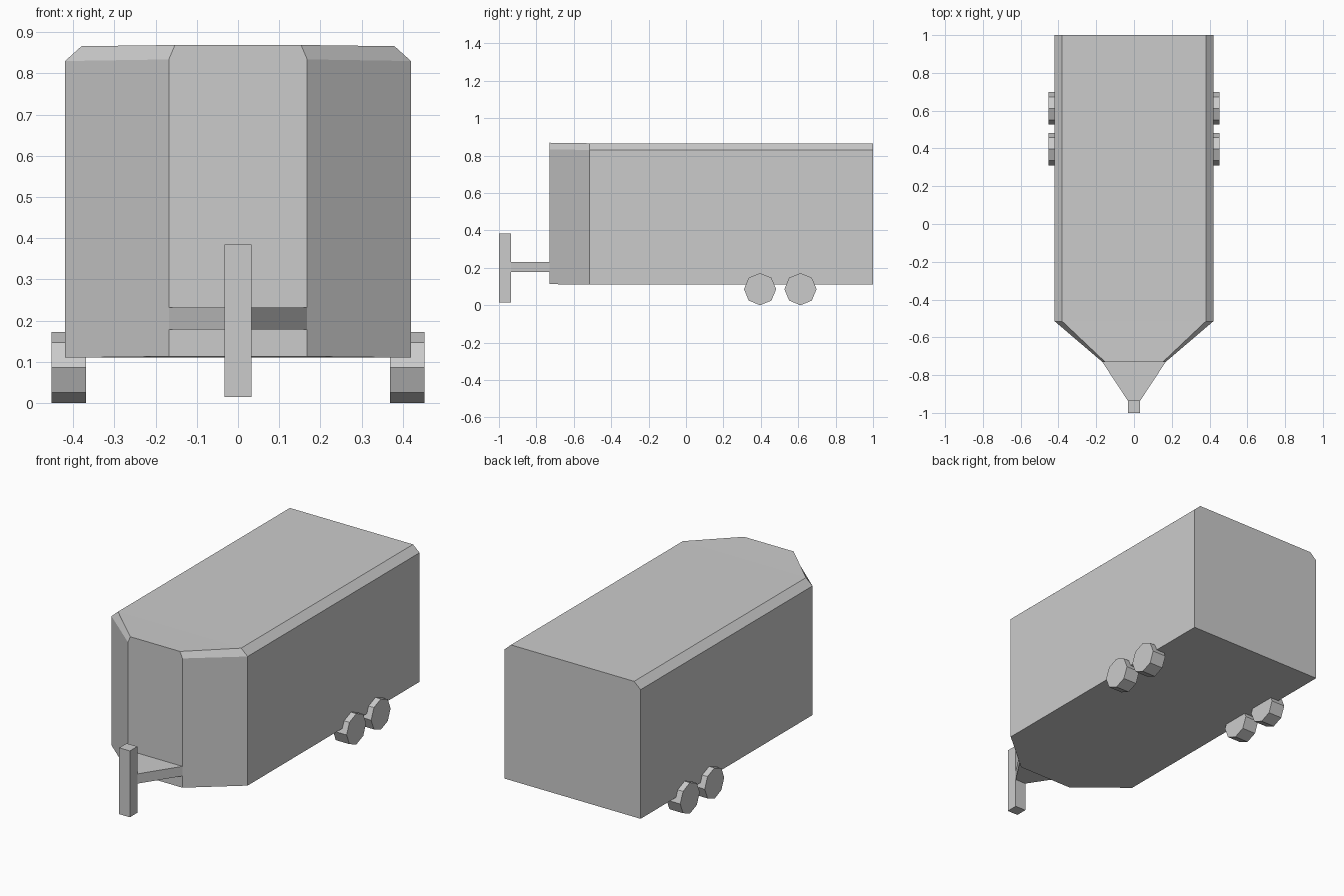
import bpy, bmesh
from math import pi, cos, sin

if "Cube" in bpy.data.objects:
    bpy.data.objects.remove(bpy.data.objects["Cube"])


def loft(name, rings):
    """Closed solid through matching rings of points."""
    bm = bmesh.new()
    loops = [[bm.verts.new(p) for p in ring] for ring in rings]
    n = len(loops[0])
    for a, b in zip(loops, loops[1:]):
        for i in range(n):
            j = (i + 1) % n
            bm.faces.new((a[i], a[j], b[j], b[i]))
    bm.faces.new(loops[0][::-1])
    bm.faces.new(loops[-1])
    bmesh.ops.recalc_face_normals(bm, faces=bm.faces)
    mesh = bpy.data.meshes.new(name)
    bm.to_mesh(mesh)
    bm.free()
    obj = bpy.data.objects.new(name, mesh)
    bpy.context.collection.objects.link(obj)
    return obj


def section(y, half, roof_half, bottom, eave, top):
    """Cross-section of the box body with chamfered roof edges."""
    right = [(half, y, bottom), (half, y, eave), (roof_half, y, top)]
    return right + [(-x, yy, z) for x, yy, z in reversed(right)]


# Box body with tapered nose
loft("trailer_body", [
    section(1.0, 0.42, 0.38, 0.11, 0.83, 0.866),
    section(-0.515, 0.42, 0.38, 0.11, 0.83, 0.866),
    section(-0.73, 0.168, 0.153, 0.113, 0.834, 0.869),
])


def rect(y, half, z0, z1):
    return [(-half, y, z0), (half, y, z0), (half, y, z1), (-half, y, z1)]


# Tapered drawbar and upright jack post
loft("drawbar", [rect(-0.73, 0.168, 0.178, 0.232), rect(-0.935, 0.033, 0.178, 0.232)])
loft("jack_post", [rect(-0.935, 0.033, 0.015, 0.385), rect(-1.0, 0.033, 0.015, 0.385)])

# Eight-sided wheels, two per side
R = 0.086
for side, label in ((1, "right"), (-1, "left")):
    for y, pos in ((0.396, "front"), (0.612, "rear")):
        rings = [[(side * x, y + R * cos(k * pi / 4), R + R * sin(k * pi / 4))
                  for k in range(8)] for x in (0.369, 0.453)]
        loft(f"wheel_{pos}_{label}", rings)
